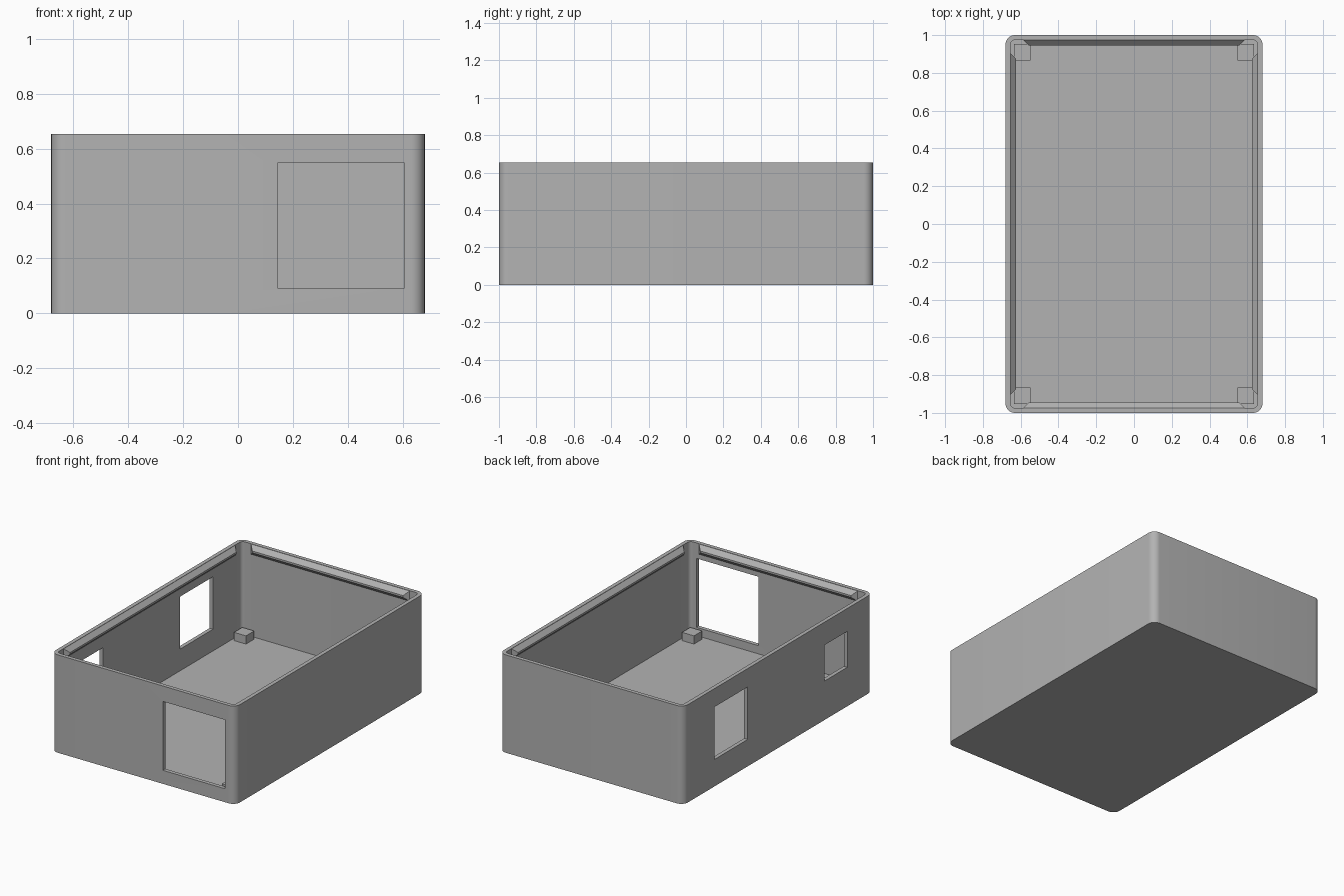
import bpy, bmesh, math
from mathutils import Vector

cube = bpy.data.objects.get("Cube")
if cube:
    bpy.data.objects.remove(cube, do_unlink=True)

HX, HY, H = 0.68, 1.0, 0.653      # half width, half depth, height
WALL, FLOOR = 0.026, 0.035
RADIUS = 0.05
IX, IY = HX - WALL, HY - WALL     # inner faces of the walls

grey = bpy.data.materials.new("plain grey")
grey.use_nodes = True
colour = (0.45, 0.45, 0.45, 1)
grey.diffuse_color = colour
grey.node_tree.nodes["Principled BSDF"].inputs["Base Color"].default_value = colour


def finish(name, bm):
    bmesh.ops.recalc_face_normals(bm, faces=bm.faces)
    mesh = bpy.data.meshes.new(name)
    bm.to_mesh(mesh)
    bm.free()
    mesh.materials.append(grey)
    obj = bpy.data.objects.new(name, mesh)
    bpy.context.collection.objects.link(obj)
    return obj


def select(obj):
    bpy.ops.object.select_all(action="DESELECT")
    obj.select_set(True)
    bpy.context.view_layer.objects.active = obj


def rounded_prism(name, hx, hy, r, z0, z1, steps=8):
    bm = bmesh.new()
    verts = []
    for q, (sx, sy) in enumerate([(1, 1), (-1, 1), (-1, -1), (1, -1)]):
        for i in range(steps + 1):
            a = math.pi / 2 * (q + i / steps)
            verts.append(bm.verts.new((sx * (hx - r) + r * math.cos(a),
                                       sy * (hy - r) + r * math.sin(a), z0)))
    face = bm.faces.new(verts)
    top = bmesh.ops.extrude_face_region(bm, geom=[face])["geom"]
    bmesh.ops.translate(bm, vec=(0, 0, z1 - z0),
                        verts=[v for v in top if isinstance(v, bmesh.types.BMVert)])
    return finish(name, bm)


def box(name, lo, hi):
    lo, hi = Vector(lo), Vector(hi)
    bm = bmesh.new()
    bmesh.ops.create_cube(bm, size=1)
    bmesh.ops.scale(bm, vec=hi - lo, verts=bm.verts)
    bmesh.ops.translate(bm, vec=(lo + hi) / 2, verts=bm.verts)
    return finish(name, bm)


def cut(target, cutter):
    mod = target.modifiers.new("cut", "BOOLEAN")
    mod.operation = "DIFFERENCE"
    mod.solver = "EXACT"
    mod.object = cutter
    select(target)
    bpy.ops.object.modifier_apply(modifier=mod.name)
    bpy.data.objects.remove(cutter, do_unlink=True)


# Open box with rounded upright corners
case = rounded_prism("case_shell", HX, HY, RADIUS, 0, H)
cut(case, rounded_prism("cavity_cutter", IX, IY, RADIUS - WALL, FLOOR, H + 0.1))

# Openings: one in the front wall, two in the wall at -x
cut(case, box("front_window_cutter", (0.145, -1.1, 0.09), (0.605, -0.9, 0.55)))
for y0, y1, z0, z1 in [(0.32, 0.67, 0.18, 0.53), (-0.73, -0.49, 0.26, 0.50)]:
    cut(case, box("side_window_cutter", (-0.8, y0, z0), (-0.6, y1, z1)))
select(case)
bpy.ops.object.shade_smooth_by_angle(angle=math.radians(30))

# Square standoffs on the floor corners
for sx, xn in [(1, "left"), (-1, "right")]:
    for sy, yn in [(1, "back"), (-1, "front")]:
        xs = sorted([sx * 0.547, sx * 0.635])
        ys = sorted([sy * 0.865, sy * 0.952])
        box(f"{yn}_{xn}_standoff", (xs[0], ys[0], FLOOR - 0.005), (xs[1], ys[1], 0.09))


# Snap ridges under the rim, with tapered ends
def snap_ridge(name, distance, half, turn):
    depth = 0.028
    profile = [(0, H - 0.002), (depth, H - 0.03), (depth, H - 0.042), (0, H - 0.07)]
    bm = bmesh.new()
    ends = [[bm.verts.new((s * (half - d), distance - d, z)) for d, z in profile]
            for s in (-1, 1)]
    for ring in ends:
        bm.faces.new(ring)
    for i in range(4):
        j = (i + 1) % 4
        bm.faces.new((ends[0][i], ends[0][j], ends[1][j], ends[1][i]))
    finish(name, bm).rotation_euler.z = math.radians(turn)


snap_ridge("back_snap_ridge", IY, 0.585, 0)
snap_ridge("right_snap_ridge", IX, 0.905, 90)
snap_ridge("front_snap_ridge", IY, 0.585, 180)
snap_ridge("left_snap_ridge", IX, 0.905, 270)
